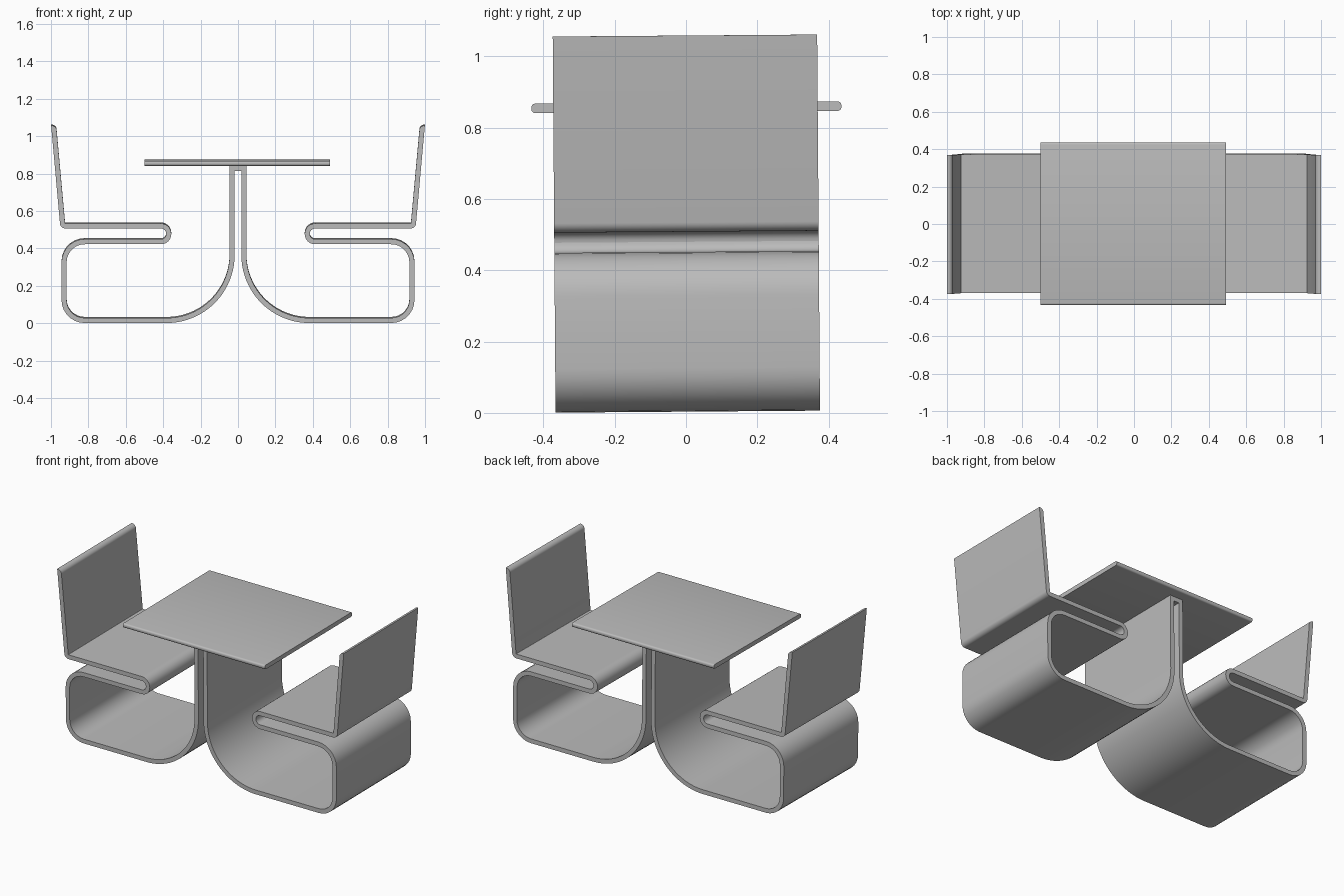
import bpy, bmesh, math
from mathutils import Vector

cube = bpy.data.objects.get("Cube")
if cube:
    bpy.data.objects.remove(cube, do_unlink=True)

HALF = 0.0135      # half the sheet thickness
DEPTH = 0.371      # half the sheet width
TILT = 0.0075      # slight lean of the whole set

grey = bpy.data.materials.new("plain grey")
grey.use_nodes = True
colour = (0.5, 0.5, 0.5, 1)
grey.diffuse_color = colour
grey.node_tree.nodes["Principled BSDF"].inputs["Base Color"].default_value = colour


def finish(bm, name):
    bmesh.ops.recalc_face_normals(bm, faces=bm.faces)
    mesh = bpy.data.meshes.new(name)
    bm.to_mesh(mesh)
    bm.free()
    obj = bpy.data.objects.new(name, mesh)
    bpy.context.collection.objects.link(obj)
    mesh.materials.append(grey)
    obj.rotation_euler.x = TILT
    bpy.ops.object.select_all(action='DESELECT')
    obj.select_set(True)
    bpy.context.view_layer.objects.active = obj
    bpy.ops.object.shade_smooth_by_angle(angle=math.radians(35))
    return obj


def fillet(corners):
    """Round each corner (x, z, radius) of an open path."""
    path = []
    for i, (x, z, r) in enumerate(corners):
        p = Vector((x, z))
        if r == 0:
            path.append(p)
            continue
        a = (Vector(corners[i - 1][:2]) - p).normalized()
        b = (Vector(corners[i + 1][:2]) - p).normalized()
        half = a.angle(b) / 2
        centre = p + (a + b).normalized() * r / math.sin(half)
        start = p + a * r / math.tan(half) - centre
        end = p + b * r / math.tan(half) - centre
        steps = max(6, round(r * 60))
        sweep = start.angle(end)
        for k in range(steps + 1):
            t = k / steps
            path.append(centre + (start * math.sin((1 - t) * sweep)
                                  + end * math.sin(t * sweep)) / math.sin(sweep))
    return path


# Centre line of one side: post, floor sweep, seat base, seat loop, backrest
side = fillet([
    (0.0315, 0.83, 0), (0.0315, 0.017, 0.35), (0.93, 0.017, 0.11),
    (0.93, 0.438, 0.11), (0.37, 0.438, 0.0419), (0.37, 0.522, 0.0419),
    (0.937, 0.522, 0.016), (0.983, 1.03, 0)])

# Backrest tip, rounded off on the sitter's side
lean = (side[-1] - side[-2]).normalized()
STEPS = 6
tip_angles = [math.pi / 2 * k / STEPS for k in range(1, STEPS + 1)]
base = side[-1].copy()
side += [base + lean * 0.03 * math.sin(a) for a in tip_angles]
cut = [HALF] * (len(side) - STEPS) + [HALF * (2 * math.cos(a) - 0.9) for a in tip_angles]

# Mirror into one continuous sheet
path = [Vector((-p.x, p.y)) for p in reversed(side)] + side
inner = cut[::-1] + cut

bm = bmesh.new()
rings = []
for i, p in enumerate(path):
    before = (p - path[i - 1]).normalized() if i else None
    after = (path[i + 1] - p).normalized() if i < len(path) - 1 else before
    before = before or after
    tangent = (before + after).normalized()
    normal = Vector((-tangent.y, tangent.x)) / tangent.dot(after)
    q, s = p + normal * inner[i], p - normal * HALF
    rings.append([bm.verts.new((v.x, y + 0.005, v.y))
                  for v, y in ((q, -DEPTH), (q, DEPTH), (s, DEPTH), (s, -DEPTH))])
for a, b in zip(rings, rings[1:]):
    for k in range(4):
        n = (k + 1) % 4
        bm.faces.new((a[k], a[n], b[n], b[k]))
bm.faces.new(rings[0])
bm.faces.new(rings[-1])
finish(bm, "bent_sheet_seats_and_post")

# Table top with its front and back edges rounded
bm = bmesh.new()
bmesh.ops.create_cube(bm, size=1)
for v in bm.verts:
    v.co = (v.co.x * 0.99 - 0.004, v.co.y * 0.87 + 0.0075, v.co.z * 0.027 + 0.8575)
long_edges = [e for e in bm.edges if abs(e.verts[0].co.x - e.verts[1].co.x) > 0.5]
bmesh.ops.bevel(bm, geom=long_edges, offset=0.011, segments=4, profile=0.5, affect='EDGES')
finish(bm, "table_top")
